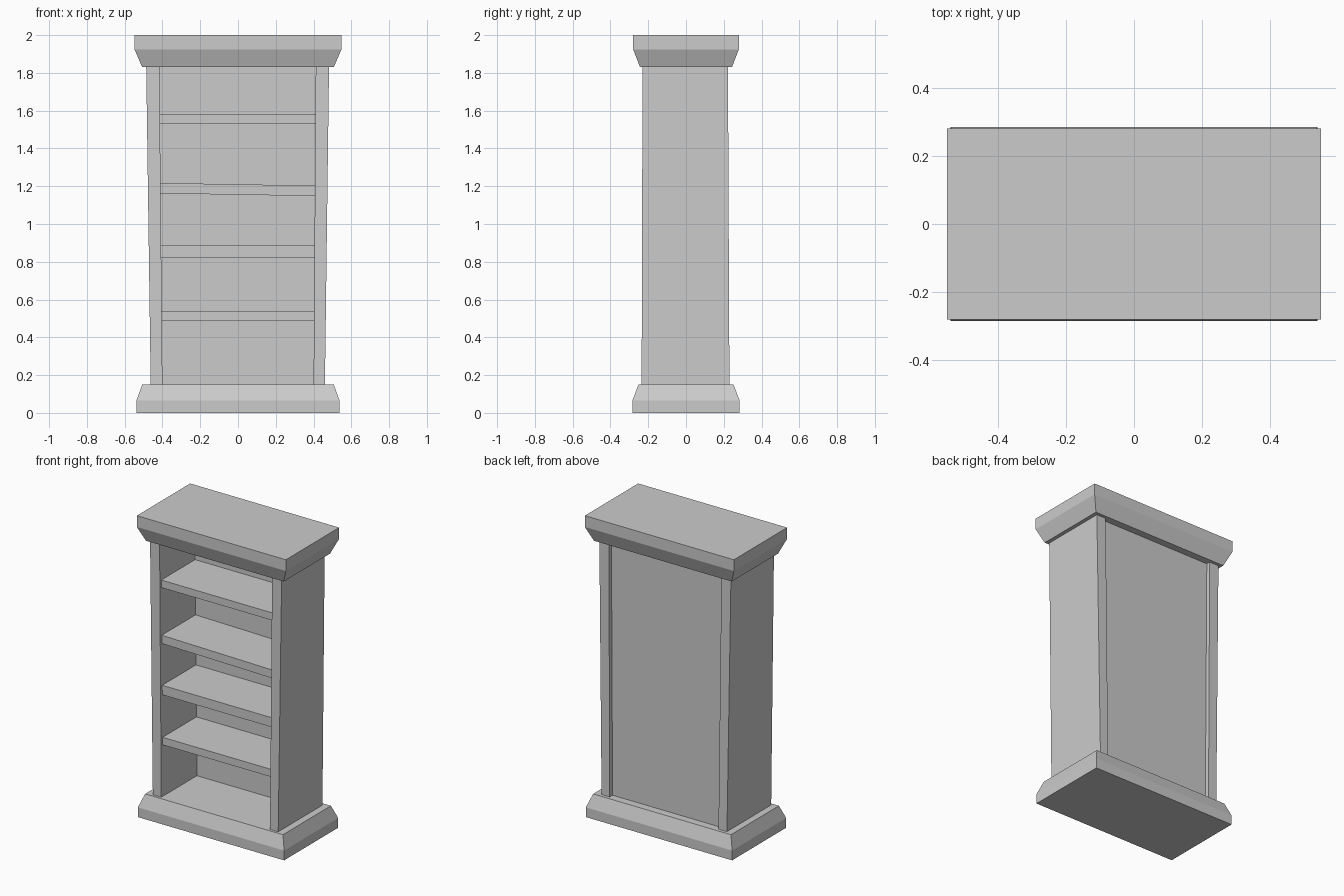
import bpy
import bmesh

cube = bpy.data.objects.get("Cube")
if cube:
    bpy.data.objects.remove(cube, do_unlink=True)

# One flat colour
grey = bpy.data.materials.new("plain_grey")
grey.use_nodes = True
grey.diffuse_color = (0.6, 0.6, 0.6, 1)
grey.node_tree.nodes["Principled BSDF"].inputs["Base Color"].default_value = (0.6, 0.6, 0.6, 1)


def loft(name, sections):
    """Stack of rectangles (z, x0, x1, y0, y1) joined into a closed solid."""
    bm = bmesh.new()
    rings = []
    for z, x0, x1, y0, y1 in sections:
        corners = ((x0, y0), (x1, y0), (x1, y1), (x0, y1))
        rings.append([bm.verts.new((x, y, z)) for x, y in corners])
    bm.faces.new(rings[0][::-1])
    bm.faces.new(rings[-1])
    for low, high in zip(rings, rings[1:]):
        for i in range(4):
            j = (i + 1) % 4
            bm.faces.new((low[i], low[j], high[j], high[i]))
    mesh = bpy.data.meshes.new(name)
    bm.to_mesh(mesh)
    bm.free()
    mesh.materials.append(grey)
    obj = bpy.data.objects.new(name, mesh)
    bpy.context.collection.objects.link(obj)
    return obj


def centred(z, x, y):
    return (z, -x, x, -y, y)


# Plinth and crown with sloped edges
loft("base", [centred(0, 0.538, 0.284), centred(0.065, 0.538, 0.284), centred(0.15, 0.507, 0.252)])
loft("crown", [centred(1.83, 0.507, 0.243), centred(1.925, 0.548, 0.28), centred(2, 0.548, 0.28)])

# Side panels flare outward towards the top
LOW, HIGH = 0.14, 1.84
loft("right_side", [(LOW, -0.462, -0.4, -0.235, 0.23), (HIGH, -0.486, -0.416, -0.23, 0.222)])
loft("left_side", [(LOW, 0.4, 0.46, -0.235, 0.23), (HIGH, 0.412, 0.482, -0.23, 0.222)])

# Recessed back panel
loft("back_panel", [(LOW, -0.42, 0.42, 0.14, 0.2), (HIGH, -0.43, 0.43, 0.14, 0.195)])

# Shelves: bottom, top, and drop of the right-hand end
for i, (low, high, drop) in enumerate([(0.49, 0.54, 0), (0.822, 0.885, 0),
                                       (1.162, 1.217, 0.014), (1.533, 1.583, 0)]):
    shelf = loft(f"shelf_{i + 1}", [(z, -0.415, 0.415, -0.215, 0.15) for z in (low, high)])
    for v in shelf.data.vertices:
        if v.co.x > 0:
            v.co.z -= drop
